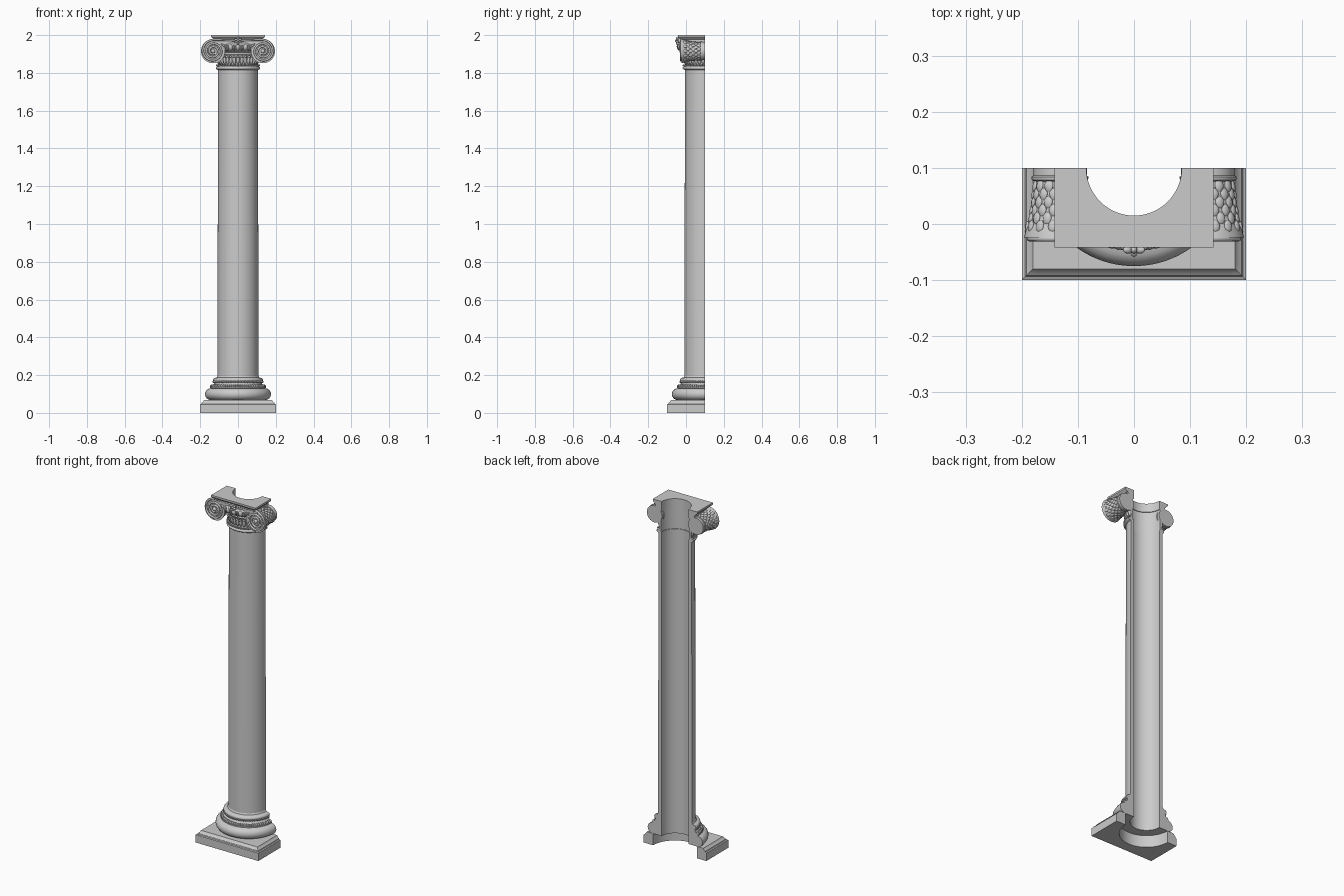
import bpy, bmesh
from math import sin, cos, pi, radians
from mathutils import Matrix

if "Cube" in bpy.data.objects:
    bpy.data.objects.remove(bpy.data.objects["Cube"])

AXIS_Y = 0.1      # column axis lies on the cut plane at the back
SEG = 64


def finish(bm, name, angle=35):
    bmesh.ops.recalc_face_normals(bm, faces=bm.faces)
    me = bpy.data.meshes.new(name)
    bm.to_mesh(me)
    bm.free()
    ob = bpy.data.objects.new(name, me)
    bpy.context.collection.objects.link(ob)
    bpy.ops.object.select_all(action='DESELECT')
    ob.select_set(True)
    bpy.context.view_layer.objects.active = ob
    bpy.ops.object.shade_smooth_by_angle(angle=radians(angle))
    return ob


def half_ring(name, outer, inner, square=False):
    """Half revolution of a closed outer/inner profile; outer side may be square in plan."""
    bm = bmesh.new()
    rings = []
    for i in range(SEG + 1):
        a = pi + pi * i / SEG
        k = 1 / max(abs(cos(a)), abs(sin(a))) if square else 1
        pts = [(r * k, z) for r, z in outer] + list(inner)
        rings.append([bm.verts.new((r * cos(a), AXIS_Y + r * sin(a), z)) for r, z in pts])
    n = len(rings[0])
    for p, q in zip(rings, rings[1:]):
        for j in range(n):
            bm.faces.new((p[j], q[j], q[(j + 1) % n], p[(j + 1) % n]))
    bm.faces.new(rings[0])
    bm.faces.new(rings[-1])
    return finish(bm, name)


def arc(r, z, rad, steps=8):
    """Half-round moulding bulging outwards, listed upwards."""
    return [(r + rad * cos(t), z + rad * sin(t))
            for t in (-pi / 2 + pi * i / steps for i in range(steps + 1))]


def blob(bm, matrix, scale, u=10, v=7):
    bmesh.ops.create_uvsphere(bm, u_segments=u, v_segments=v, radius=1,
                              matrix=matrix @ Matrix.Diagonal((*scale, 1)))


def ornament_ring(name, count, r, z, scale, tilt=0, a0=pi, a1=2 * pi):
    """Row of rounded ornaments; scale is (radial, tangential, vertical)."""
    bm = bmesh.new()
    for i in range(count):
        a = a0 + (a1 - a0) * (i + 0.5) / count
        m = (Matrix.Translation((r * cos(a), AXIS_Y + r * sin(a), z))
             @ Matrix.Rotation(a, 4, 'Z') @ Matrix.Rotation(tilt, 4, 'Y'))
        blob(bm, m, scale)
    return finish(bm, name, 60)


# Square plinth with moulded upper edge
half_ring("plinth",
          [(0.2, 0), (0.2, 0.045), (0.194, 0.048), (0.192, 0.054), (0.186, 0.058),
           (0.18, 0.068)],
          [(0.14, 0.068), (0.14, 0)], square=True)

# Round base: large torus, scotia, small torus
half_ring("base_mouldings",
          arc(0.144, 0.099, 0.031) +
          [(0.148, 0.131), (0.148, 0.137), (0.139, 0.141), (0.131, 0.148), (0.127, 0.156),
           (0.126, 0.16)] + arc(0.12, 0.173, 0.013) + [(0.112, 0.188), (0.108, 0.196)],
          [(0.085, 0.196), (0.085, 0.068)])
ornament_ring("base_leaf_row", 40, 0.142, 0.142, (0.006, 0.0052, 0.009), tilt=-0.6)
ornament_ring("base_bead_row", 44, 0.131, 0.165, (0.004, 0.004, 0.006))

# Hollow shaft
half_ring("shaft", [(0.108, 0.19), (0.108, 0.7), (0.105, 1.825)],
          [(0.085, 1.825), (0.085, 0.19)])

# Capital neck, astragal and echinus
half_ring("capital_neck",
          [(0.106, 1.815)] + arc(0.11, 1.826, 0.008) +
          [(0.104, 1.837), (0.102, 1.85), (0.104, 1.88), (0.11, 1.895)] +
          arc(0.112, 1.903, 0.006, 6) +
          [(0.122, 1.912), (0.134, 1.922), (0.141, 1.936), (0.142, 1.948), (0.134, 1.958)],
          [(0.089, 1.958), (0.089, 1.815)])
ornament_ring("astragal_beads", 40, 0.114, 1.84, (0.004, 0.004, 0.005))
ornament_ring("neck_leaves", 17, 0.106, 1.868, (0.008, 0.0085, 0.024), tilt=0.15)
ornament_ring("neck_leaf_tips", 17, 0.115, 1.886, (0.006, 0.006, 0.006))
ornament_ring("echinus_eggs", 5, 0.136, 1.935, (0.013, 0.013, 0.018), tilt=0.4,
              a0=1.27 * pi, a1=1.73 * pi)
ornament_ring("echinus_darts", 4, 0.138, 1.932, (0.008, 0.004, 0.018), tilt=0.4,
              a0=1.316 * pi, a1=1.684 * pi)

# Channel block between the volutes and abacus slab
half_ring("channel_block", [(0.125, 1.95), (0.125, 1.978)],
          [(0.085, 1.978), (0.085, 1.95)], square=True)
half_ring("abacus",
          [(0.128, 1.976), (0.132, 1.98), (0.138, 1.985), (0.142, 1.99), (0.142, 2.0)],
          [(0.085, 2.0), (0.085, 1.976)], square=True)

# Volutes: bolster roll, leaf scales, spiral rib and eye
CX, CZ = 0.132, 1.915
ROLL = [(-0.024, 0.064), (-0.012, 0.061), (0.005, 0.054), (0.03, 0.049), (0.06, 0.046),
        (0.076, 0.045), (0.078, 0.05), (0.084, 0.051), (0.086, 0.048), (0.1, 0.048)]


def roll_radius(y):
    for (y0, r0), (y1, r1) in zip(ROLL, ROLL[1:]):
        if y0 <= y <= y1:
            return r0 + (r1 - r0) * (y - y0) / (y1 - y0)


for s, side in ((1, "right"), (-1, "left")):
    bm = bmesh.new()
    n = 40
    rings = [[bm.verts.new((s * CX + r * cos(2 * pi * i / n), y, CZ + r * sin(2 * pi * i / n)))
              for i in range(n)] for y, r in ROLL]
    for p, q in zip(rings, rings[1:]):
        for i in range(n):
            bm.faces.new((p[i], p[(i + 1) % n], q[(i + 1) % n], q[i]))
    bm.faces.new(rings[0])
    bm.faces.new(rings[-1])
    finish(bm, side + "_volute_roll")

    bm = bmesh.new()
    for row in range(6):
        y = -0.004 + row * 0.0145
        for i in range(14):
            a = 2 * pi * (i + 0.5 * (row % 2)) / 14
            m = (Matrix.Translation((s * CX, y, CZ)) @ Matrix.Rotation(-a, 4, 'Y')
                 @ Matrix.Translation((roll_radius(y), 0, 0)) @ Matrix.Rotation(0.2, 4, 'Z'))
            blob(bm, m, (0.004, 0.0115, 0.0085), 8, 6)
    finish(bm, side + "_volute_leaves", 60)

    # Spiral rib starting along the channel's top edge
    path = [(0.01, 1.972), (0.06, 1.974), (0.1, 1.975)]
    for i in range(81):
        t = i / 80
        a = pi / 2 - t * 2 * pi * 2.6
        r = 0.06 - 0.046 * t ** 0.85
        path.append((CX + r * cos(a), CZ + r * sin(a)))
    cu = bpy.data.curves.new(side + "_volute_spiral", 'CURVE')
    cu.dimensions = '3D'
    cu.bevel_depth = 0.0055
    cu.bevel_resolution = 2
    cu.use_fill_caps = True
    sp = cu.splines.new('POLY')
    sp.points.add(len(path) - 1)
    for p, (x, z) in zip(sp.points, path):
        p.co = (s * x, -0.026, z, 1)
    ob = bpy.data.objects.new(side + "_volute_spiral", cu)
    bpy.context.collection.objects.link(ob)
    bpy.ops.object.select_all(action='DESELECT')
    ob.select_set(True)
    bpy.context.view_layer.objects.active = ob
    bpy.ops.object.convert(target='MESH')
    bpy.ops.object.shade_smooth_by_angle(angle=radians(50))

    bm = bmesh.new()
    blob(bm, Matrix.Translation((s * CX, -0.025, CZ)), (0.011, 0.01, 0.011), 16, 10)
    finish(bm, side + "_volute_eye", 60)

    # Small leaf sprig in the corner between volute and echinus
    bm = bmesh.new()
    for k in range(3):
        m = (Matrix.Translation((s * (0.078 - 0.011 * k), -0.026, 1.945 - 0.006 * k))
             @ Matrix.Rotation(s * (0.9 - 0.3 * k), 4, 'Y'))
        blob(bm, m, (0.005, 0.008, 0.016))
    finish(bm, side + "_corner_leaf", 60)

# Flower at the centre of the abacus
bm = bmesh.new()
for k in range(6):
    m = (Matrix.Translation((0, -0.046, 1.97)) @ Matrix.Rotation(k * pi / 3, 4, 'Y')
         @ Matrix.Translation((0, 0, 0.012)))
    blob(bm, m, (0.006, 0.007, 0.01))
blob(bm, Matrix.Translation((0, -0.048, 1.97)), (0.007, 0.011, 0.007))
blob(bm, Matrix.Translation((0, -0.035, 1.97)), (0.012, 0.015, 0.012))
finish(bm, "abacus_flower", 60)
